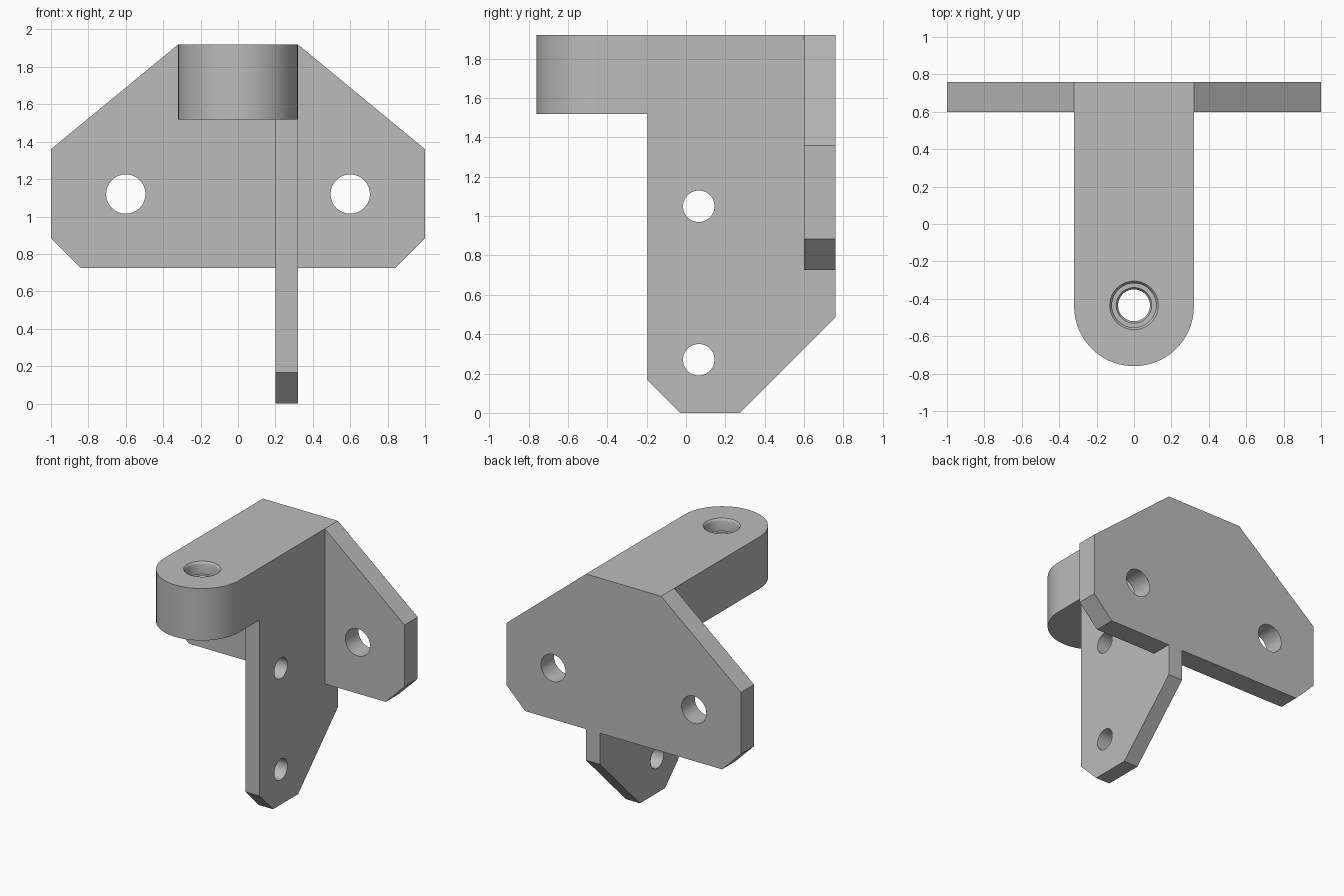
import bpy
import bmesh
from math import cos, sin, pi, radians

default = bpy.data.objects.get("Cube")
if default:
    bpy.data.objects.remove(default, do_unlink=True)

grey = bpy.data.materials.new("plain grey")
grey.use_nodes = True
grey.diffuse_color = (0.5, 0.5, 0.5, 1)
grey.node_tree.nodes["Principled BSDF"].inputs["Base Color"].default_value = (0.5, 0.5, 0.5, 1)

PLACE = {
    "x": lambda u, v, t: (t, u, v),
    "y": lambda u, v, t: (u, t, v),
    "z": lambda u, v, t: (u, v, t),
}


def loft(name, axis, rings):
    """Closed solid through (outline, offset) rings stacked along an axis."""
    bm = bmesh.new()
    loops = [[bm.verts.new(PLACE[axis](u, v, t)) for u, v in outline] for outline, t in rings]
    n = len(loops[0])
    for a, b in zip(loops, loops[1:]):
        for i in range(n):
            j = (i + 1) % n
            bm.faces.new((a[i], a[j], b[j], b[i]))
    bm.faces.new(loops[0])
    bm.faces.new(loops[-1])
    bmesh.ops.recalc_face_normals(bm, faces=bm.faces)
    mesh = bpy.data.meshes.new(name)
    bm.to_mesh(mesh)
    bm.free()
    mesh.materials.append(grey)
    obj = bpy.data.objects.new(name, mesh)
    bpy.context.collection.objects.link(obj)
    return obj


def prism(name, axis, outline, start, end):
    return loft(name, axis, [(outline, start), (outline, end)])


def arc(u, v, r, start=0, sweep=2 * pi, count=48):
    return [(u + r * cos(start + sweep * i / count), v + r * sin(start + sweep * i / count))
            for i in range(count)]


def combine(target, tool, operation):
    mod = target.modifiers.new(operation.lower(), "BOOLEAN")
    mod.operation = operation
    mod.solver = "EXACT"
    mod.object = tool
    bpy.context.view_layer.objects.active = target
    bpy.ops.object.modifier_apply(modifier=mod.name)
    bpy.data.objects.remove(tool, do_unlink=True)


# Back mounting plate with sloped shoulders and clipped lower corners
half = [(0.32, 1.92), (1, 1.36), (1, 0.885), (0.84, 0.725)]
bracket = prism("bracket", "y", half + [(-x, z) for x, z in reversed(half)], 0.6, 0.76)

# Side web reaching down to the floor
web = [(-0.195, 1.92), (-0.195, 0.165), (-0.03, 0), (0.275, 0), (0.76, 0.485), (0.76, 1.92)]
combine(bracket, prism("side_web", "x", web, 0.2, 0.32), "UNION")

# Forward arm with a round nose
nose = arc(0, -0.44, 0.32, pi, pi) + [(0.32, -0.44), (0.32, 0.76), (-0.32, 0.76)]
combine(bracket, prism("arm", "z", nose, 1.52, 1.92), "UNION")

# Bolt holes in the plate and the web
for x in (-0.6, 0.6):
    combine(bracket, prism("plate_hole", "y", arc(x, 1.12, 0.105), 0.5, 0.9), "DIFFERENCE")
for z in (0.27, 1.05):
    combine(bracket, prism("web_hole", "x", arc(0.065, z, 0.08), 0.1, 0.4), "DIFFERENCE")

# Stepped bore in the nose with softened rims
steps = [(0.085, 1.45), (0.085, 1.81), (0.095, 1.825), (0.118, 1.825),
         (0.118, 1.9), (0.122, 1.912), (0.13, 1.92), (0.13, 2)]
bore = loft("bore", "z", [(arc(0, -0.435, r), z) for r, z in steps])
combine(bracket, bore, "DIFFERENCE")

# Smooth the curves and keep the edges sharp
bpy.ops.object.select_all(action="DESELECT")
bracket.select_set(True)
bpy.context.view_layer.objects.active = bracket
bpy.ops.object.shade_smooth_by_angle(angle=radians(30))
